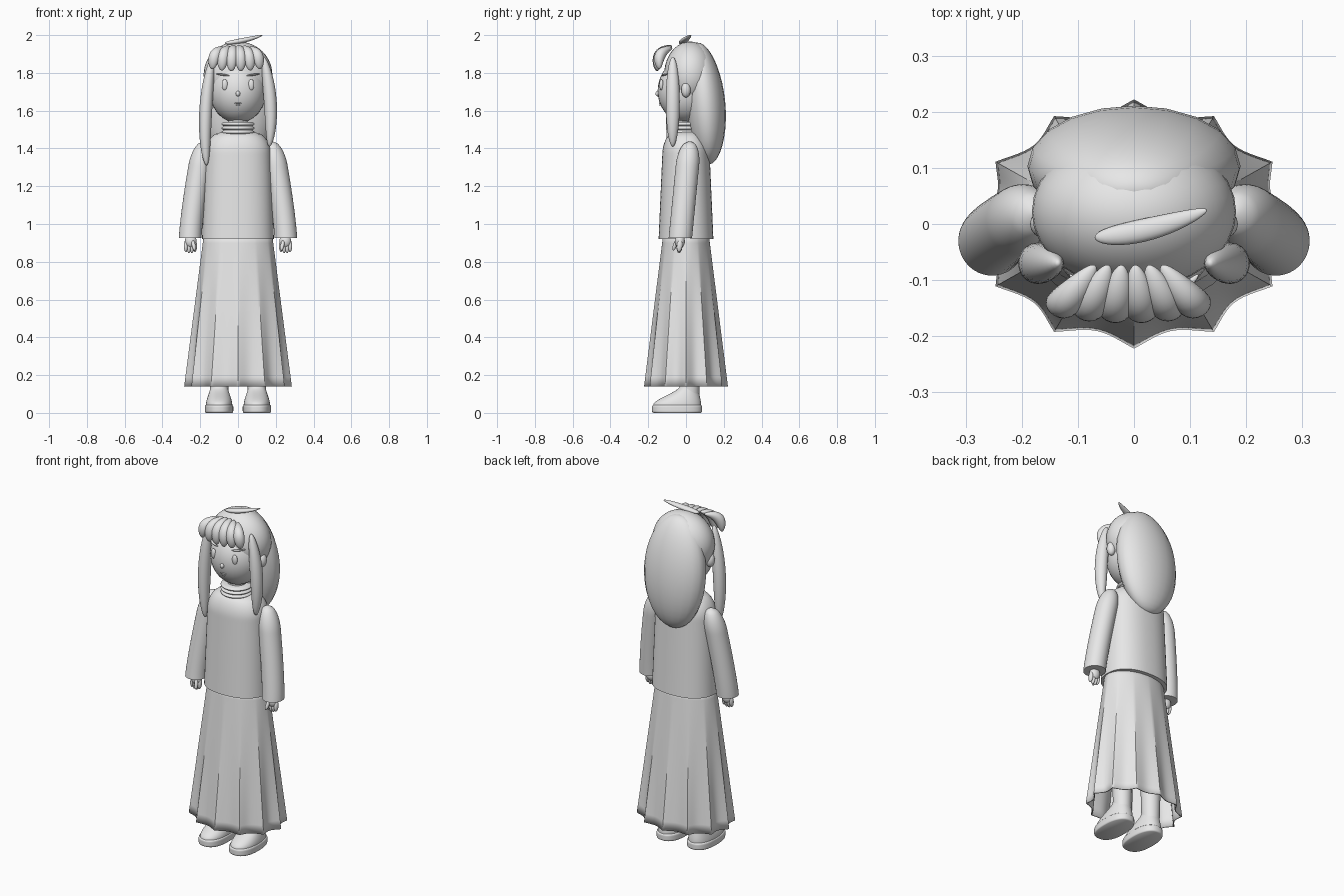
import bpy, bmesh, math
from mathutils import Vector, Matrix

default_cube = bpy.data.objects.get("Cube")
if default_cube:
    bpy.data.objects.remove(default_cube, do_unlink=True)

GREY = (.8, .8, .8, 1)
light_grey = bpy.data.materials.new("light_grey")
light_grey.use_nodes = True
light_grey.diffuse_color = GREY
light_grey.node_tree.nodes["Principled BSDF"].inputs["Base Color"].default_value = GREY


def lerp(start, end, t):
    return start + (end - start) * t


def dome(t, begin):
    """One until begin, then falling like a quarter circle towards the end."""
    rise = max(0, (t - begin) / (1 - begin))
    return math.sqrt(max(0, 1 - rise * rise))


def finish(name, bm, angle=50):
    bmesh.ops.recalc_face_normals(bm, faces=bm.faces)
    mesh = bpy.data.meshes.new(name)
    bm.to_mesh(mesh)
    bm.free()
    mesh.materials.append(light_grey)
    part = bpy.data.objects.new(name, mesh)
    bpy.context.collection.objects.link(part)
    bpy.ops.object.select_all(action='DESELECT')
    part.select_set(True)
    bpy.context.view_layer.objects.active = part
    bpy.ops.object.shade_smooth_by_angle(angle=math.radians(angle))
    return part


def loft(name, bottom, top, section, steps=16, segments=48, squareness=2, capped=True, angle=50):
    """Stack rings from bottom to top; section(t, turn) gives centre x, y and radii."""
    bm = bmesh.new()
    loops = []
    for step in range(steps + 1):
        t = step / steps
        loop = []
        for index in range(segments):
            turn = math.tau * index / segments
            x, y, wide, deep = section(t, turn)
            c, s = math.cos(turn), math.sin(turn)
            x += math.copysign(abs(c) ** (2 / squareness), c) * wide
            y += math.copysign(abs(s) ** (2 / squareness), s) * deep
            loop.append(bm.verts.new((x, y, lerp(bottom, top, t))))
        loops.append(loop)
    for low, high in zip(loops, loops[1:]):
        for index in range(segments):
            after = (index + 1) % segments
            bm.faces.new((low[index], low[after], high[after], high[index]))
    if capped:
        bm.faces.new(loops[0])
        bm.faces.new(loops[-1])
    return finish(name, bm, angle)


def ball(name, centre, radii):
    bm = bmesh.new()
    bmesh.ops.create_uvsphere(bm, u_segments=32, v_segments=20, radius=1)
    placement = Matrix.Translation(centre) @ Matrix.Diagonal((*radii, 1))
    bmesh.ops.transform(bm, matrix=placement, verts=bm.verts)
    return finish(name, bm)


def petal(name, start, end, wide, thick, taper=0, bow=(0, 0, 0)):
    """Ellipsoid between two points, narrowed toward its start and bent by bow."""
    start, end, bow = Vector(start), Vector(end), Vector(bow)
    axis = (end - start).normalized()
    across = axis.cross(Vector((0, 1, 0))).normalized()
    outward = axis.cross(across)
    bm = bmesh.new()
    bmesh.ops.create_uvsphere(bm, u_segments=20, v_segments=20, radius=1)
    for vert in bm.verts:
        x, y, t = vert.co
        swell = 1 + taper * t
        spine = (start + end) / 2 + (end - start) / 2 * t + bow * (1 - t * t)
        vert.co = spine + (across * x * wide + outward * y * thick) * swell
    return finish(name, bm)


# Pleated skirt with an open hem
def skirt_section(t, turn):
    fold = 1 - lerp(.11, 0, t) * abs(math.sin(6 * turn))
    return 0, 0, lerp(.285, .18, t) * fold, lerp(.222, .12, t) * fold


skirt = loft("skirt", .14, .95, skirt_section, segments=144, capped=False, angle=30)
cloth = skirt.modifiers.new("cloth", 'SOLIDIFY')
cloth.thickness = .006


# Sweater with rounded shoulders
def sweater_section(t, turn):
    shoulder = lerp(.45, 1, dome(t, .8))
    return 0, 0, lerp(.19, .17, t) * shoulder, lerp(.145, .12, t) * shoulder


loft("sweater", .92, 1.49, sweater_section, steps=40, squareness=2.3)


# Neck and rolled collar
def collar_section(t, turn):
    radius = lerp(.075, .088, abs(math.sin(3 * math.pi * t)))
    return 0, -.01, radius, radius


loft("collar", 1.475, 1.54, collar_section, steps=24, angle=60)
loft("neck", 1.45, 1.62, lambda t, turn: (0, -.01, .05, .05))

# Head and face
ball("head", (0, 0, 1.705), (.15, .15, .17))
ball("nose", (0, -.15, 1.69), (.012, .012, .014))
for lip, reach, height in (("upper_lip", .018, 1.64), ("lower_lip", .01, 1.63)):
    petal(lip, (-reach, -.137, height), (reach, -.137, height), .004, .006)


# Limbs and facial pairs
def build_side(label, side):
    ball(label + "_eye", (side * .07, -.13, 1.737), (.016, .011, .029))
    ball(label + "_ear", (side * .16, 0, 1.71), (.025, .025, .04))
    petal(label + "_brow", (side * .045, -.125, 1.785), (side * .115, -.09, 1.795),
          .005, .008, bow=(0, -.01, 0))

    def sleeve_section(t, turn):
        cap = lerp(.1, 1, dome(t, .75))
        return side * lerp(.253, .18, t ** 1.3), lerp(-.03, .02, t), .06 * cap, .062 * cap

    def leg_section(t, turn):
        return side * .1, .02, lerp(.048, .07, t), lerp(.05, .07, t)

    def sole_section(t, turn):
        edge = 1 - .06 * (2 * t - 1) ** 6
        return side * .1, -.047, .075 * edge, .133 * edge

    def shoe_section(t, turn):
        ease = t * t * (3 - 2 * t)
        return side * .1, lerp(-.047, .016, ease), lerp(.07, .046, ease), lerp(.127, .048, ease)

    loft(label + "_sleeve", .925, 1.437, sleeve_section, steps=40)
    loft(label + "_leg", .09, .9, leg_section)
    loft(label + "_sole", 0, .042, sole_section, squareness=2.4)
    loft(label + "_shoe", .04, .145, shoe_section, squareness=2.2)

    # Hand with four fingers and a thumb
    ball(label + "_palm", (side * .25, -.032, .908), (.031, .026, .036))
    for finger in range(4):
        x = side * (.228 + .016 * finger)
        tip_height = .842 + .007 * abs(finger - 1.5)
        petal(label + "_finger", (x, -.03, .915), (x, -.038, tip_height), .011, .015)
    petal(label + "_thumb", (side * .24, -.05, .915), (side * .23, -.068, .86), .01, .01)


build_side("left", 1)
build_side("right", -1)

# Hair cap and long back hair
ball("hair_cap", (0, .022, 1.79), (.182, .138, .176))
petal("back_hair", (0, .06, 1.96), (0, .122, 1.315), .19, .105, bow=(0, .012, 0))

# Side locks of unequal length
for label, side, tip_height in (("left_lock", 1, 1.41), ("right_lock", -1, 1.31)):
    petal(label, (side * .135, -.07, 1.885), (side * .167, -.07, tip_height),
          .034, .037, bow=(side * .02, 0, 0))

# Fringe fanned over the forehead
FRINGE_LOCKS = 6
for lock in range(FRINGE_LOCKS):
    spread = 2 * lock / (FRINGE_LOCKS - 1) - 1
    curve = .012 * spread * spread
    root = (.06 * spread - .01, -.075, 1.945 - curve)
    tip = (.13 * spread - .01, curve - .158, 1.81 + curve)
    petal("fringe_lock", root, tip, .03, .028, taper=.2, bow=(.012 * spread, -.022, .022))

# Loose strand on the crown
petal("crown_strand", (-.07, -.025, 1.957), (.13, .025, 2), .013, .02, taper=-.2, bow=(0, -.008, -.006))
